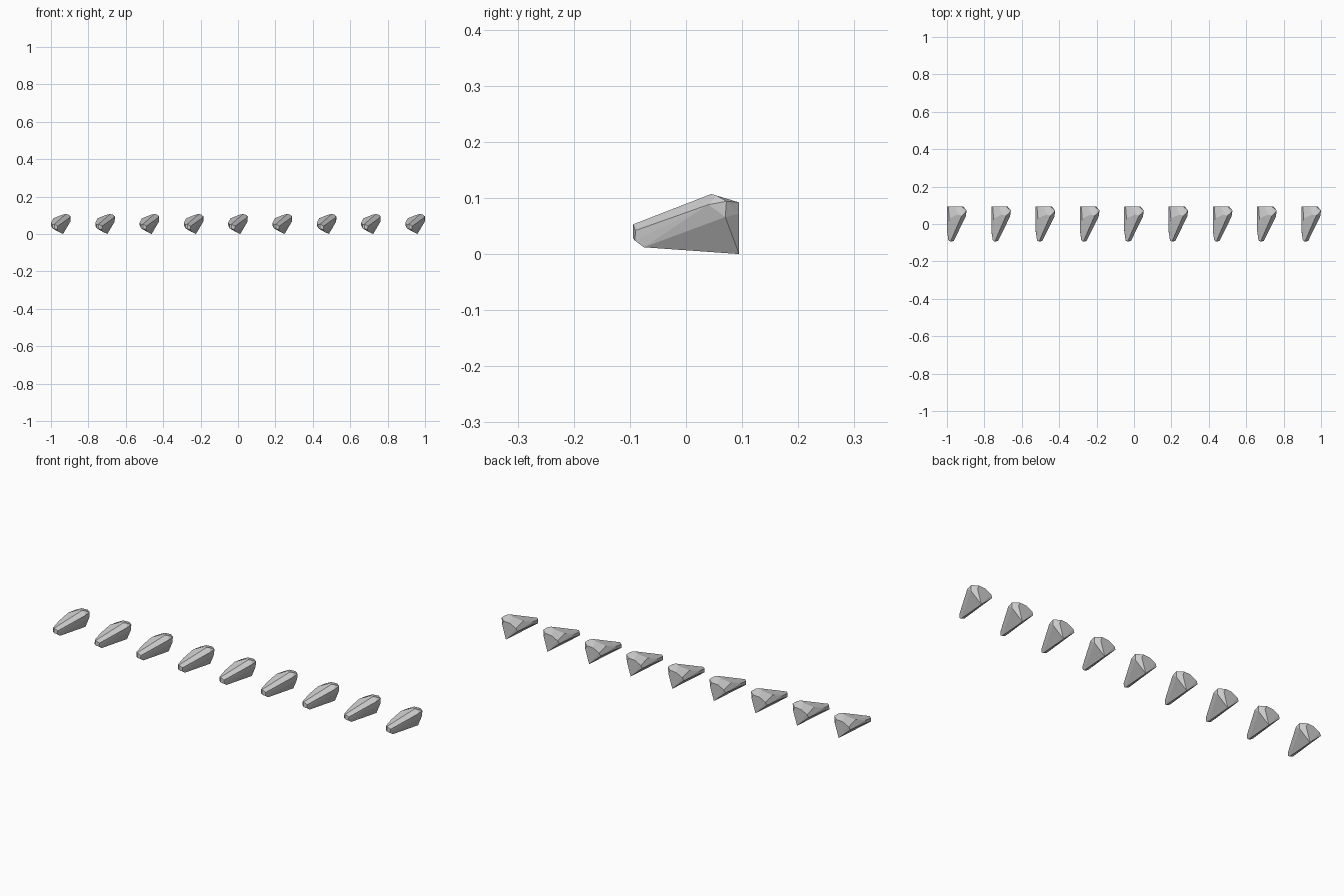
import bpy, bmesh

if "Cube" in bpy.data.objects:
    bpy.data.objects.remove(bpy.data.objects["Cube"])

# Key points of one faceted claw, grouped by region (x, y, z), hulled together
TIP = [(-.044, -.088, .030), (-.045, -.086, .050), (-.034, -.0945, .028),
       (-.034, -.094, .053), (-.016, -.090, .042), (-.013, -.075, .012),
       (-.018, -.091, .024)]
SIDE = [(-.0525, -.035, .046), (-.0525, -.030, .060), (-.040, .030, .084),
        (.048, .040, .088)]
CROWN = [(.027, .045, .107), (.005, .050, .102), (.040, .055, .104),
         (.0525, .072, .094), (.051, .070, .066)]
BACK = [(.012, .0945, 0), (-.0525, .092, .058), (-.045, .0945, .072),
        (-.010, .0945, .090), (.025, .0945, .092), (.034, .0945, .072)]


def claw_mesh():
    bm = bmesh.new()
    for p in TIP + SIDE + CROWN + BACK:
        bm.verts.new(p)
    result = bmesh.ops.convex_hull(bm, input=bm.verts[:])
    loose = [v for v in bm.verts if not v.link_faces]
    bmesh.ops.delete(bm, geom=loose, context='VERTS')
    bmesh.ops.dissolve_limit(bm, angle_limit=0.03, verts=bm.verts[:], edges=bm.edges[:])
    bmesh.ops.recalc_face_normals(bm, faces=bm.faces[:])
    mesh = bpy.data.meshes.new("claw")
    bm.to_mesh(mesh)
    bm.free()
    return mesh


# Row of nine identical claws
COUNT, END = 9, 0.9475
mesh = claw_mesh()
for i in range(COUNT):
    claw = bpy.data.objects.new(f"claw_{i + 1}", mesh)
    claw.location.x = -END + 2 * END * i / (COUNT - 1)
    bpy.context.collection.objects.link(claw)
